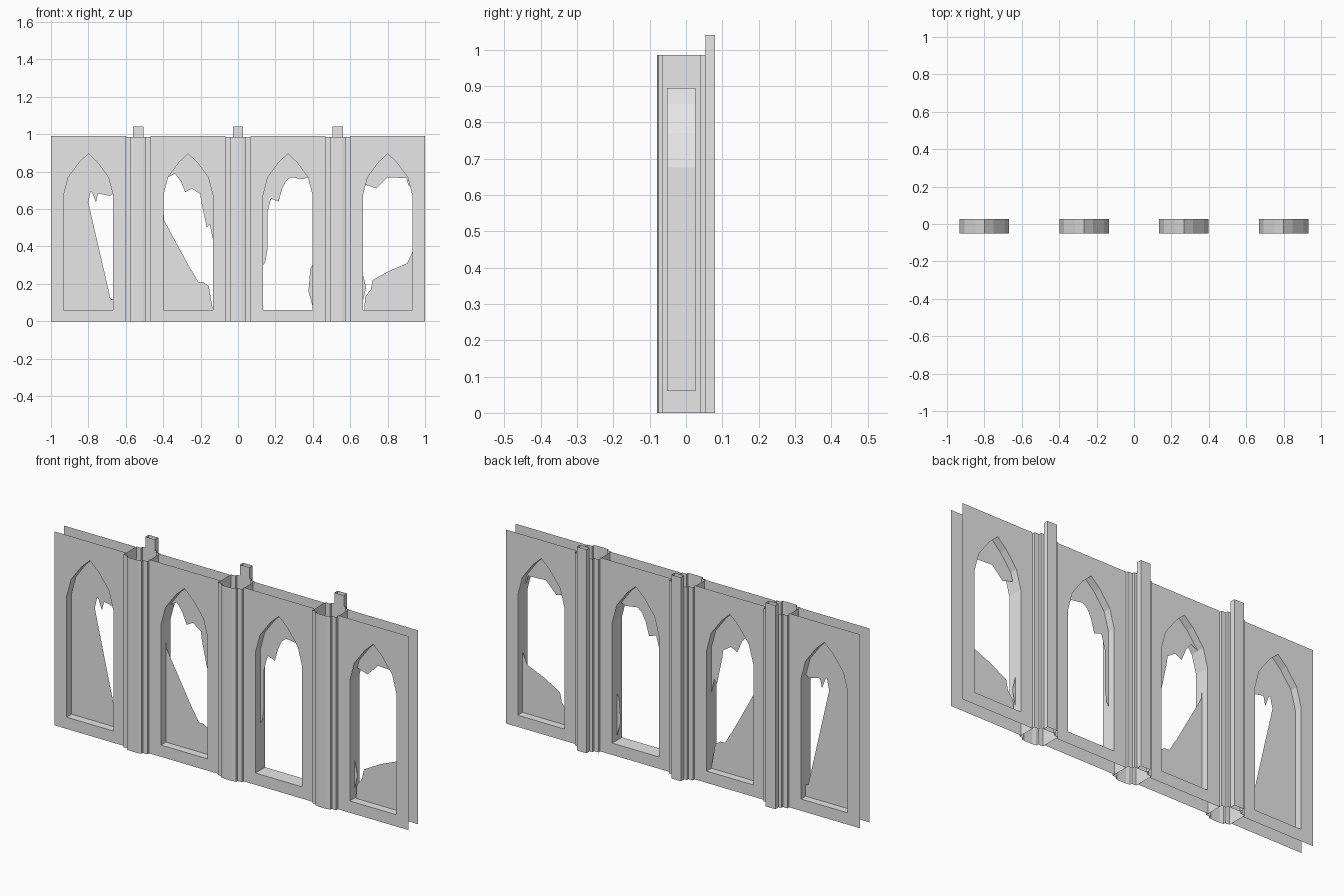
import bpy
import bmesh
from mathutils import Vector
from mathutils.geometry import intersect_point_line

if "Cube" in bpy.data.objects:
    bpy.data.objects.remove(bpy.data.objects["Cube"], do_unlink=True)

stone = bpy.data.materials.new("light_grey_stone")
stone.use_nodes = True
stone.diffuse_color = (0.8, 0.8, 0.8, 1)
stone.node_tree.nodes["Principled BSDF"].inputs["Base Color"].default_value = (0.8, 0.8, 0.8, 1)

PITCH = 0.5333
PANEL_HALF = 0.2
WALL_TOP = 0.99
FRONT_Y, BACK_Y, PANE_Y = -0.052, 0.026, -0.012

# Pointed window outline, counter-clockwise from the lower left corner
half_arch = [(0.132, 0.06), (0.132, 0.675), (0.107, 0.77), (0.048, 0.85)]
outline = [Vector((-half_arch[0][0], half_arch[0][1]))]
outline += [Vector(p) for p in half_arch] + [Vector((0, 0.895))]
outline += [Vector((-x, z)) for x, z in reversed(half_arch[1:])]


def finish(name, bm, x=0.0):
    """Turn a bmesh into a flat-shaded object."""
    bmesh.ops.triangulate(bm, faces=[f for f in bm.faces if len(f.verts) > 4])
    mesh = bpy.data.meshes.new(name)
    bm.to_mesh(mesh)
    bm.free()
    mesh.materials.append(stone)
    obj = bpy.data.objects.new(name, mesh)
    obj.location.x = x
    bpy.context.collection.objects.link(obj)
    return obj


def sheet(bm, points, y, flip=False):
    """Flat upright face from (x, z) points."""
    face = bm.faces.new([bm.verts.new((px, y, pz)) for px, pz in points])
    if flip:
        face.normal_flip()


def tube(name, profile, bottom, top, x):
    """Open-ended upright shell from a closed (x, y) profile."""
    bm = bmesh.new()
    low = [bm.verts.new((px, py, bottom)) for px, py in profile]
    high = [bm.verts.new((px, py, top)) for px, py in profile]
    for i in range(len(profile)):
        j = (i + 1) % len(profile)
        bm.faces.new((low[i], low[j], high[j], high[i]))
    return finish(name, bm, x)


def wall_panel(name, x):
    """Front and back wall skins joined by the window reveal."""
    bm = bmesh.new()
    right = [(0, 0), (PANEL_HALF, 0), (PANEL_HALF, WALL_TOP), (0, WALL_TOP), (0, 0.895)]
    right += list(reversed(half_arch)) + [(0, half_arch[0][1])]
    left = [(-px, pz) for px, pz in reversed(right)]
    for side in (left, right):
        sheet(bm, side, FRONT_Y)
        sheet(bm, side, BACK_Y, flip=True)
    for a, b in zip(outline, outline[1:] + outline[:1]):
        corners = [(a, FRONT_Y), (b, FRONT_Y), (b, BACK_Y), (a, BACK_Y)]
        bm.faces.new([bm.verts.new((p.x, y, p.y)) for p, y in corners])
    bmesh.ops.remove_doubles(bm, verts=bm.verts, dist=0.0001)
    return finish(name, bm, x)


def locate(point):
    """Nearest place on the window outline, as (position along it, point)."""
    best = None
    for i, a in enumerate(outline):
        b = outline[(i + 1) % len(outline)]
        hit, t = intersect_point_line(point, a, b)
        t = min(max(t, 0), 1)
        hit = a.lerp(b, t)
        gap = (hit - point).length
        if best is None or gap < best[0]:
            best = (gap, i + t, hit)
    return best[1], best[2]


def shard(bm, jagged):
    """Pane piece: a jagged edge closed along the window outline."""
    points = [Vector(p) / 100 for p in jagged]
    first, points[0] = locate(points[0])
    last, points[-1] = locate(points[-1])
    count = len(outline)
    if first < last:
        first += count
    for k in range(count * 2):
        if last + 0.001 < k < first - 0.001:
            points.append(outline[k % count])
    sheet(bm, points, PANE_Y)


# Broken edges of each window's pane, in hundredths from the window's axis
pane_far_right = [
    [(13.2, 12), (12, 12), (12, 10), (-12, 10), (-11, 24), (-12, 30), (-10.5, 46),
     (-9.5, 55), (-7, 57), (-4.5, 55), (-3.5, 65), (-2, 72), (2, 69), (4, 63.5),
     (5.5, 70), (8.5, 76), (11, 70), (11.5, 67), (13.2, 68)],
]
pane_inner_right = [
    [(13.2, 7), (11.5, 8), (11, 19), (8, 21), (5.5, 21), (2, 27), (-7, 32),
     (-9, 38), (-12, 39), (-11, 48), (-12.9, 54), (-13.2, 60)],
    [(-10.8, 77), (-7, 79), (-4, 75), (-1.5, 69), (2, 71), (6.5, 68), (7, 64),
     (10, 59), (10, 50), (11.5, 52), (13.2, 44)],
]
pane_inner_left = [
    [(-13.2, 30), (-12, 32), (-11, 38), (-12, 45), (-11, 58), (-9, 65.5), (-5, 64),
     (-3, 71), (-1, 75), (1.5, 77), (8, 76), (10.8, 77)],
    [(13.2, 30), (12, 28), (12.8, 22), (11, 16), (13.2, 8)],
]
pane_far_left = [
    [(-12, 73), (-6, 71), (0, 77), (10, 76.5), (11, 73), (12.2, 72)],
    [(13.2, 37), (10.5, 31), (10.5, 28), (8.5, 23), (1, 27), (-8, 22), (-9, 17),
     (-12, 13), (-12.5, 6)],
    [(-13.2, 11), (-11.5, 18), (-13.2, 25)],
]
panes = {
    "far_right": pane_far_right,
    "inner_right": pane_inner_right,
    "inner_left": pane_inner_left,
    "far_left": pane_far_left,
}

# Four wall panels with their broken panes
for index, (place, shards) in enumerate(panes.items()):
    x = (index - 1.5) * PITCH
    wall_panel("wall_panel_" + place, x)
    bm = bmesh.new()
    for jagged in shards:
        shard(bm, jagged)
    finish("broken_pane_" + place, bm, x)

# Three stepped hollow piers, each with a taller post on the back
half_pier = [(0.022, -0.08), (0.042, -0.076), (0.042, -0.065), (0.067, -0.065),
             (0.067, 0.04), (0.042, 0.04), (0.042, 0.053)]
pier = half_pier + [(-px, py) for px, py in reversed(half_pier)]
post = [(-0.027, 0.054), (0.027, 0.054), (0.027, 0.08), (-0.027, 0.08)]
for index, place in enumerate(("right", "middle", "left")):
    x = (index - 1) * PITCH
    tube("pier_" + place, pier, 0, 0.985, x)
    tube("back_post_" + place, post, 0, 1.04, x)
